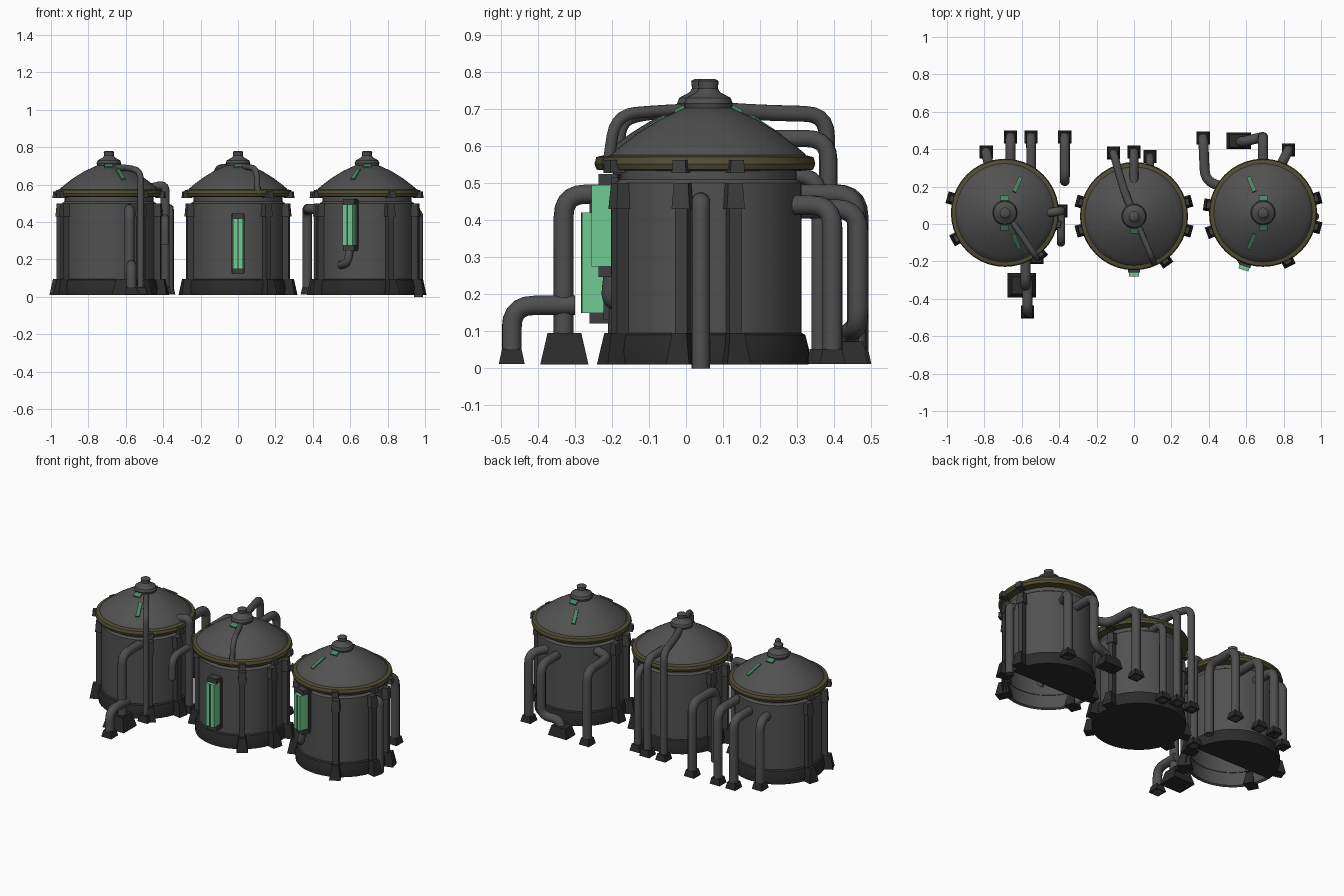
import bpy, bmesh, math
from mathutils import Vector, Matrix

if "Cube" in bpy.data.objects:
    bpy.data.objects.remove(bpy.data.objects["Cube"])


def material(name, rgb):
    m = bpy.data.materials.new(name)
    m.diffuse_color = (*rgb, 1)
    m.use_nodes = True
    m.node_tree.nodes["Principled BSDF"].inputs["Base Color"].default_value = m.diffuse_color
    return m


STEEL = material("dark steel", (0.082, 0.082, 0.082))
PIPE = material("pipe grey", (0.078, 0.078, 0.08))
BLACK = material("soot black", (0.024, 0.024, 0.024))
STRUT = material("strut grey", (0.048, 0.048, 0.048))
OLIVE = material("tarnished brass", (0.085, 0.075, 0.035))
GLOW = material("glowing green", (0.16, 0.60, 0.29))
STAIN = material("dull green", (0.07, 0.23, 0.12))


def finish(bm, name, mat, angle=35):
    bmesh.ops.recalc_face_normals(bm, faces=bm.faces)
    me = bpy.data.meshes.new(name)
    bm.to_mesh(me)
    bm.free()
    ob = bpy.data.objects.new(name, me)
    bpy.context.collection.objects.link(ob)
    me.materials.append(mat)
    bpy.ops.object.select_all(action='DESELECT')
    ob.select_set(True)
    bpy.context.view_layer.objects.active = ob
    bpy.ops.object.shade_smooth_by_angle(angle=math.radians(angle))
    return ob


def bridge(bm, rings, bottom=True, top=True):
    n = len(rings[0])
    for a, b in zip(rings, rings[1:]):
        for i in range(n):
            j = (i + 1) % n
            bm.faces.new((a[i], a[j], b[j], b[i]))
    if bottom:
        bm.faces.new(rings[0])
    if top:
        bm.faces.new(rings[-1])


def lathe(name, profile, centre, mat, sides=40, bottom=True, top=True):
    """Spin a (radius, height) profile around a vertical axis."""
    bm = bmesh.new()
    bridge(bm, [[bm.verts.new((centre[0] + r * math.cos(math.tau * i / sides),
                               centre[1] + r * math.sin(math.tau * i / sides), z))
                 for i in range(sides)] for r, z in profile], bottom, top)
    return finish(bm, name, mat)


def add_box(bm, size, matrix, taper=1.0):
    for v in bmesh.ops.create_cube(bm, size=1)["verts"]:
        k = taper if v.co.z > 0 else 1
        v.co = matrix @ Vector((v.co.x * size[0] * k, v.co.y * size[1] * k, v.co.z * size[2]))


def box(name, size, at, mat, taper=1.0):
    bm = bmesh.new()
    add_box(bm, size, Matrix.Translation(at), taper)
    finish(bm, name, mat)


def radial(centre, deg, r, z, tilt=0):
    """Frame at angle deg around a tank, local x pointing outwards."""
    return (Matrix.Translation((centre[0], centre[1], 0)) @ Matrix.Rotation(math.radians(deg), 4, 'Z')
            @ Matrix.Translation((r, 0, z)) @ Matrix.Rotation(math.radians(tilt), 4, 'Y'))


def rounded(points, bend):
    pts = [Vector(p) for p in points]
    out = [pts[0]]
    for a, b, c in zip(pts, pts[1:], pts[2:]):
        d = min(bend, (a - b).length * 0.48, (c - b).length * 0.48)
        s, e = b + (a - b).normalized() * d, b + (c - b).normalized() * d
        for i in range(6):
            t = i / 5
            out.append(s * (1 - t) ** 2 + b * 2 * t * (1 - t) + e * t * t)
    return out + [pts[-1]]


def pipe(name, points, r=0.027, foot=True, bend=0.06, sides=12):
    """Sweep a round tube along a path with rounded corners."""
    path = rounded(points, bend)
    bm = bmesh.new()
    rings = []
    normal = None
    for i, p in enumerate(path):
        t = (path[min(i + 1, len(path) - 1)] - path[max(i - 1, 0)]).normalized()
        normal = t.orthogonal() if normal is None else normal - t * normal.dot(t)
        normal.normalize()
        side = t.cross(normal)
        rings.append([bm.verts.new(p + r * (normal * math.cos(math.tau * k / sides)
                                            + side * math.sin(math.tau * k / sides)))
                      for k in range(sides)])
    bridge(bm, rings)
    finish(bm, name, PIPE, 50)
    if foot:
        x, y, z = points[-1]
        box(name + "_foot", (0.07, 0.07, 0.04), (x, y, z + 0.02), BLACK, 0.75)


LEFT, MID, RIGHT = (-0.69, 0.06), (0.0, 0.042), (0.69, 0.06)
STRUT_ANGLES = {"left": (165, 208, -50, -12), "middle": (15, -15, 165, 195, -55),
                "right": (15, -15, -63, 172, 200)}

for label, c in (("left", LEFT), ("middle", MID), ("right", RIGHT)):
    # Tank shell, base, rim, roof and cap; the outer tanks are open under their front half
    closed = c is MID
    lathe(label + "_base", [(0.27, 0.01), (0.272, 0.05), (0.262, 0.09), (0.25, 0.097)], c, BLACK,
          bottom=closed, top=False)
    lathe(label + "_tank_body", [(0.252, 0.012), (0.252, 0.5), (0.238, 0.51), (0.238, 0.545)], c, STEEL,
          bottom=False)
    if not closed:
        bm = bmesh.new()
        bm.faces.new([bm.verts.new((c[0] + 0.27 * math.cos(math.pi * i / 20),
                                    c[1] + 0.27 * math.sin(math.pi * i / 20), 0.011))
                      for i in range(20, -1, -1)])
        finish(bm, label + "_half_floor", BLACK)
    lathe(label + "_rim", [(0.25, 0.533), (0.283, 0.536), (0.289, 0.552), (0.284, 0.57), (0.26, 0.576)], c, OLIVE)
    lathe(label + "_roof", [(0.268, 0.565), (0.262, 0.578), (0.236, 0.60), (0.19, 0.635), (0.13, 0.672),
                            (0.07, 0.70), (0.05, 0.705)], c, STEEL)
    lathe(label + "_cap", [(0.062, 0.70), (0.066, 0.715), (0.06, 0.73), (0.032, 0.745), (0.026, 0.755),
                           (0.028, 0.775), (0.02, 0.78)], c, PIPE, 20)
    # Struts, splayed feet and rim clamps around the wall
    struts, feet, clamps = bmesh.new(), bmesh.new(), bmesh.new()
    for a in STRUT_ANGLES[label]:
        add_box(struts, (0.045, 0.034, 0.40), radial(c, a, 0.262, 0.29))
        add_box(struts, (0.055, 0.05, 0.07), radial(c, a, 0.262, 0.465), 0.8)
        add_box(feet, (0.085, 0.065, 0.085), radial(c, a, 0.278, 0.053), 0.62)
        add_box(clamps, (0.05, 0.04, 0.035), radial(c, a, 0.282, 0.545), 0.9)
    finish(struts, label + "_struts", STRUT)
    finish(feet, label + "_strut_feet", BLACK)
    finish(clamps, label + "_rim_clamps", STRUT)

# Green glass streaks on the outer roofs and slivers below every cap
for label, c, streaks in (("left", LEFT, (66, -68)), ("middle", MID, ()), ("right", RIGHT, (112, -112))):
    bm = bmesh.new()
    for a in streaks:
        add_box(bm, (0.10, 0.022, 0.009), radial(c, a, 0.165, 0.6535, 31))
    for a in (-90, 90) if streaks else (-90,):
        add_box(bm, (0.03, 0.045, 0.009), radial(c, a, 0.078, 0.70, 26))
    finish(bm, label + "_roof_glass", STAIN)

# Upright glowing gauges with end fittings
for label, c, a, z, h in (("middle", MID, -90, 0.285, 0.27), ("right", RIGHT, -109, 0.385, 0.22)):
    bm = bmesh.new()
    add_box(bm, (0.06, 0.056, h), radial(c, a, 0.293, z))
    finish(bm, label + "_gauge_glass", GLOW)
    bm = bmesh.new()
    for s in (-1, 1):
        add_box(bm, (0.055, 0.062, 0.03), radial(c, a, 0.275, z + s * (h / 2 + 0.014)))
    add_box(bm, (0.008, 0.007, h), radial(c, a, 0.321, z))
    add_box(bm, (0.02, 0.075, h + 0.04), radial(c, a, 0.254, z))
    finish(bm, label + "_gauge_frame", STRUT)

# Left tank pipes
G = 0.012
pipe("left_back_pipe_a", [(-0.77, 0.28, 0.43), (-0.79, 0.385, 0.43), (-0.79, 0.385, G)])
pipe("left_back_pipe_b", [(-0.66, 0.28, 0.44), (-0.66, 0.465, 0.44), (-0.66, 0.465, G)])
pipe("left_back_pipe_c", [(-0.55, 0.22, 0.47), (-0.55, 0.465, 0.47), (-0.55, 0.465, G)])
pipe("left_loop_pipe", [(-0.37, 0.23, G), (-0.37, 0.23, 0.47), (-0.37, 0.465, 0.47), (-0.37, 0.465, G)])
pipe("left_side_pipe", [(-0.46, 0.06, 0.585), (-0.39, 0.07, 0.60), (-0.39, 0.07, G)], r=0.024)
pipe("left_side_drain", [(-0.39, 0.07, 0.42), (-0.39, -0.10, 0.42), (-0.39, -0.10, 0.28)], r=0.022, foot=False)
pipe("left_roof_pipe", [(-0.65, 0.01, 0.69), (-0.58, -0.09, 0.69), (-0.52, -0.18, 0.67), (-0.52, -0.18, G)],
     r=0.017)
pipe("left_front_pipe", [(-0.58, -0.15, 0.47), (-0.58, -0.33, 0.47), (-0.58, -0.33, 0.03)], foot=False)
pipe("left_front_outlet", [(-0.57, -0.30, 0.17), (-0.57, -0.47, 0.17), (-0.57, -0.47, G)])
box("left_front_pipe_foot", (0.15, 0.13, 0.085), (-0.6, -0.328, 0.053), BLACK, 0.7)

# Middle tank pipes
pipe("middle_roof_pipe", [(0, 0.042, 0.70), (0.05, -0.07, 0.695), (0.10, -0.19, 0.685), (0.105, -0.21, 0.55)],
     r=0.016, foot=False)
pipe("middle_tall_pipe", [(0, 0.042, 0.70), (-0.06, 0.2, 0.69), (-0.11, 0.38, 0.685), (-0.11, 0.38, G)], r=0.022)
pipe("middle_back_pipe_a", [(0, 0.22, 0.62), (0, 0.385, 0.62), (0, 0.385, G)], r=0.024)
pipe("middle_back_pipe_b", [(0.085, 0.22, 0.52), (0.085, 0.36, 0.52), (0.085, 0.36, G)], r=0.022)

# Right tank pipes
pipe("right_corner_pipe", [(0.50, 0.19, 0.47), (0.38, 0.23, 0.47), (0.37, 0.46, 0.47), (0.37, 0.46, G)])
pipe("right_back_pipe", [(0.76, 0.26, 0.44), (0.825, 0.395, 0.44), (0.825, 0.395, G)])
pipe("right_bent_pipe", [(0.69, 0.27, 0.43), (0.69, 0.465, 0.43), (0.69, 0.465, 0.11), (0.58, 0.44, 0.10),
                         (0.56, 0.44, G + 0.02)], foot=False)
pipe("right_side_pipe", [(0.92, 0.04, 0.45), (0.965, 0.04, 0.45), (0.965, 0.04, 0.0)], r=0.025, foot=False)
pipe("right_gauge_drain", [(0.60, -0.2, 0.26), (0.585, -0.21, 0.18), (0.55, -0.15, 0.17)], r=0.022, foot=False)
box("right_bent_pipe_foot", (0.13, 0.09, 0.06), (0.56, 0.445, 0.042), BLACK, 0.75)
